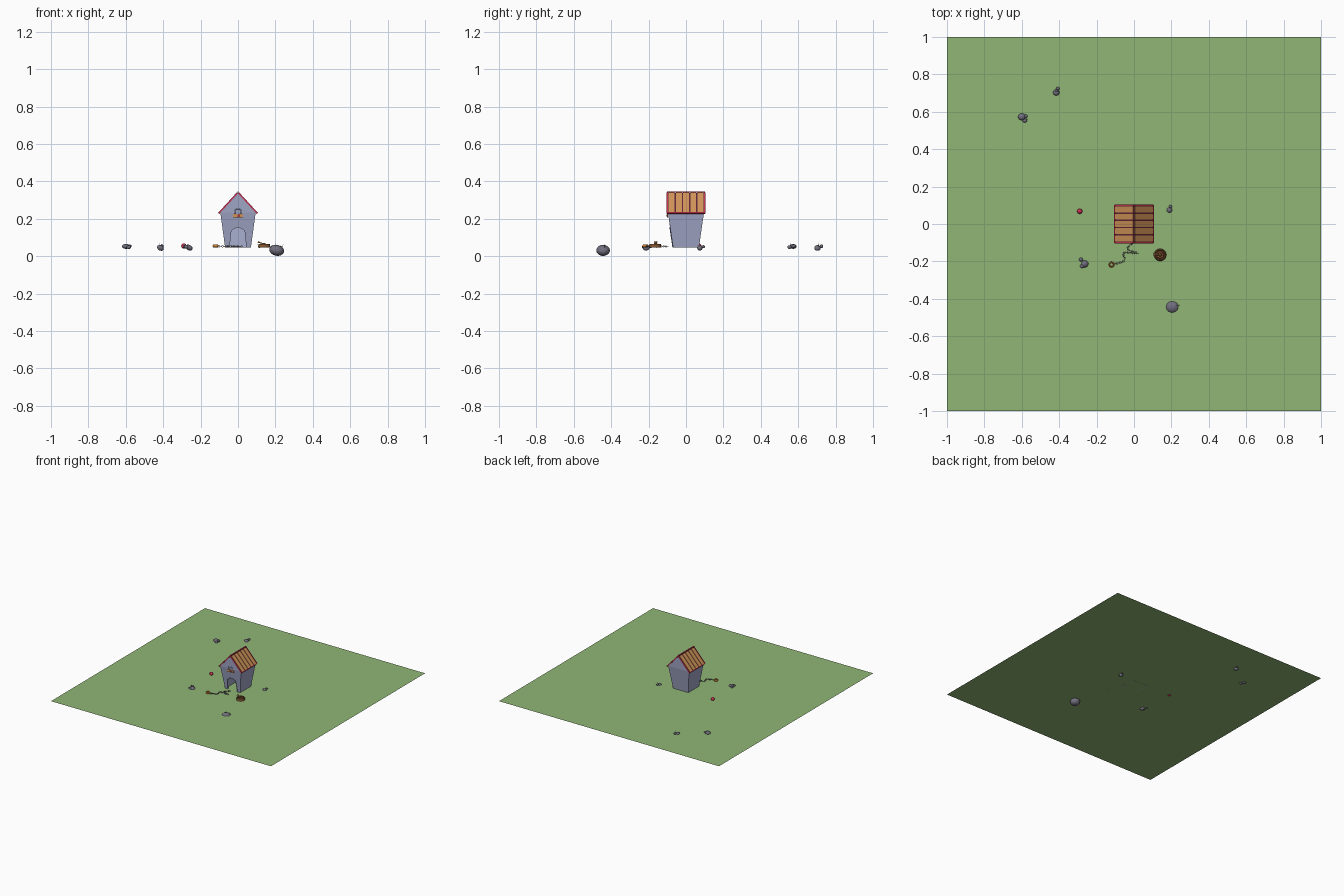
import bpy, bmesh, math
from mathutils import Vector, Matrix

if "Cube" in bpy.data.objects:
    bpy.data.objects.remove(bpy.data.objects["Cube"])

G = 0.047  # lawn height


def mat(name, r, g, b):
    m = bpy.data.materials.new(name)
    m.diffuse_color = (r, g, b, 1)
    m.use_nodes = True
    m.node_tree.nodes["Principled BSDF"].inputs["Base Color"].default_value = m.diffuse_color
    return m


GREEN = mat("lawn_green", 0.28, 0.47, 0.18)
WALL = mat("wall_blue", 0.36, 0.39, 0.57)
WOOD = mat("plank_orange", 0.64, 0.30, 0.10)
DARK = mat("seam_dark", 0.12, 0.02, 0.04)
RED = mat("trim_red", 0.58, 0.03, 0.08)
BROWN = mat("bowl_brown", 0.22, 0.09, 0.03)
ORANGE = mat("collar_orange", 0.7, 0.25, 0.04)
ROCK = mat("rock_grey", 0.17, 0.16, 0.21)
STEEL = mat("chain_grey", 0.2, 0.19, 0.18)


def finish(name, bm, m, smooth=False):
    me = bpy.data.meshes.new(name)
    bmesh.ops.recalc_face_normals(bm, faces=bm.faces)
    for f in bm.faces:
        f.smooth = smooth
    bm.to_mesh(me)
    bm.free()
    ob = bpy.data.objects.new(name, me)
    bpy.context.collection.objects.link(ob)
    me.materials.append(m)
    return ob


def face(bm, pts):
    return bm.faces.new([bm.verts.new(p) for p in pts])


def ball(bm, c, s, tilt=0, seg=16):
    M = Matrix.Translation(c) @ Matrix.Rotation(tilt, 4, 'Y') @ Matrix.Diagonal((*s, 1))
    bmesh.ops.create_uvsphere(bm, u_segments=seg, v_segments=seg // 2, radius=1, matrix=M)


def ring(bm, M, R, r, n=14, k=8, stretch=1):
    rows = []
    for i in range(n):
        a = math.tau * i / n
        rows.append([bm.verts.new(M @ Vector((stretch * math.cos(a) * (R + r * math.cos(b)),
                                              math.sin(a) * (R + r * math.cos(b)), r * math.sin(b))))
                     for b in [math.tau * j / k for j in range(k)]])
    for i in range(n):
        for j in range(k):
            p, q = rows[i], rows[(i + 1) % n]
            bm.faces.new((p[j], q[j], q[(j + 1) % k], p[(j + 1) % k]))


def box(bm, c, s, M=Matrix()):
    bmesh.ops.create_cube(bm, size=1, matrix=Matrix.Translation(c) @ M @ Matrix.Diagonal((*s, 1)))


# lawn
bm = bmesh.new()
face(bm, [(-1, -1, G), (1, -1, G), (1, 1, G), (-1, 1, G)])
finish("lawn", bm, GREEN)

# kennel walls: flared box with gables and an arched doorway
bm = bmesh.new()
EZ, TZ, BX, TX = 0.235, 0.336, 0.067, 0.093
lean = lambda z: -0.067 - 0.027 * (z - G) / (EZ - G)
arch = [(0.044, G)] + [(0.038 * math.cos(a), 0.122 + 0.03 * math.sin(a))
                       for a in [math.pi * i / 12 for i in range(13)]] + [(-0.044, G)]
outline = [(-BX, G), (-TX, EZ), (TX, EZ), (BX, G)] + arch
face(bm, [(x, lean(z), z) for x, z in outline])
face(bm, [(-BX, 0.067, G), (BX, 0.067, G), (TX, 0.094, EZ), (-TX, 0.094, EZ)])
for s in (-1, 1):
    face(bm, [(s * BX, -0.067, G), (s * BX, 0.067, G), (s * TX, 0.094, EZ), (s * TX, -0.094, EZ)])
    face(bm, [(-TX, s * 0.094, EZ), (TX, s * 0.094, EZ), (0, s * 0.096, TZ)])
bmesh.ops.remove_doubles(bm, verts=bm.verts, dist=1e-5)
walls = finish("kennel_walls", bm, WALL)
sol = walls.modifiers.new("thickness", 'SOLIDIFY')
sol.thickness, sol.offset = 0.006, 0

# door frame along the arch
bm = bmesh.new()
rows = []
for x, z in arch:
    o = Vector((x, 0, z - 0.09)).normalized() * 0.004
    y = lean(z)
    rows.append([bm.verts.new(p) for p in ((x, y - 0.006, z), (x + o.x, y - 0.006, z + max(o.z, 0)),
                                           (x + o.x, y + 0.004, z + max(o.z, 0)), (x, y + 0.004, z))])
for p, q in zip(rows, rows[1:]):
    for j in range(4):
        bm.faces.new((p[j], q[j], q[(j + 1) % 4], p[(j + 1) % 4]))
finish("door_frame", bm, WALL)

# roof: boards laid on two slopes
dx, dz = 0.1, -0.109
L = math.hypot(dx, dz)


def slope_box(bm, s, y0, y1, t0, t1, h, th):
    d, n = Vector((s * dx, 0, dz)) / L, Vector((-s * dz, 0, dx)) / L
    c = Vector((0, (y0 + y1) / 2, 0.337)) + d * (t0 + t1) / 2 + n * h
    M = Matrix((d, Vector((0, 1, 0)), n)).transposed().to_4x4()
    box(bm, c, (t1 - t0, y1 - y0, th), M)


base, planks, trim = bmesh.new(), bmesh.new(), bmesh.new()
for s in (-1, 1):
    slope_box(base, s, -0.098, 0.098, 0, L, 0.001, 0.004)
    for i in range(5):
        y = -0.096 + i * 0.0386
        slope_box(planks, s, y + 0.003, y + 0.035, 0.002, L - 0.004, 0.004, 0.006)
    slope_box(trim, s, -0.102, 0.102, L - 0.005, L + 0.002, 0.003, 0.008)
    for y in (-0.1, 0.1):
        slope_box(trim, s, y - 0.003, y + 0.003, 0, L, 0.003, 0.008)
box(trim, (0, 0, 0.343), (0.008, 0.204, 0.007))
finish("roof_base", base, DARK)
finish("roof_planks", planks, WOOD)
finish("roof_trim", trim, RED)

# ornament above the door
bm = bmesh.new()
ring(bm, Matrix.Translation((0, -0.098, 0.236)) @ Matrix.Rotation(math.pi / 2, 4, 'X'), 0.017, 0.003, 20)
finish("gable_ring", bm, WALL, True)
bm = bmesh.new()
box(bm, (0, -0.098, 0.217), (0.056, 0.006, 0.018))
finish("gable_plaque", bm, WOOD)
bm = bmesh.new()
ball(bm, (0.004, -0.101, 0.217), (0.008, 0.003, 0.006))
finish("plaque_spot", bm, RED, True)

# chain snaking over the lawn
P = [Vector((x, y, G + 0.005)) for x, y in [(0.01, -0.08), (-0.005, -0.1), (-0.034, -0.135), (0.02, -0.157),
     (-0.055, -0.153), (-0.052, -0.196), (-0.108, -0.215), (-0.13, -0.22)]]
path = []
for a, b, c, d in zip(P, P[1:], P[2:], P[3:]):
    for i in range(30):
        t = i / 30
        path.append(0.5 * (2 * b + (c - a) * t + (2 * a - 5 * b + 4 * c - d) * t * t
                           + (3 * b - a - 3 * c + d) * t ** 3))
bm = bmesh.new()
last, k = None, 0
for p, q in zip(path, path[1:]):
    if last is None or (p - last).length > 0.0085:
        t = q - p
        M = Matrix.Translation(p) @ Matrix.Rotation(math.atan2(t.y, t.x), 4, 'Z') \
            @ Matrix.Rotation(k % 2 * math.pi / 2, 4, 'X')
        ring(bm, M, 0.0038, 0.0013, 10, 6, 1.4)
        last, k = p, k + 1
finish("chain", bm, STEEL, True)

# collar at the chain's end
bm = bmesh.new()
ring(bm, Matrix.Translation((-0.12, -0.217, G + 0.008)) @ Matrix.Diagonal((1, 1, 2, 1)), 0.0115, 0.004, 18)
finish("collar", bm, ORANGE, True)

# food bowl, turned profile, with food heap and bone
C = Vector((0.14, -0.165, G))
bm = bmesh.new()
prof = [(0.0, 0.0), (0.033, 0.0), (0.03, 0.018), (0.026, 0.018), (0.024, 0.009), (0, 0.009)]
vs = [bm.verts.new((C.x + r, C.y, C.z + z)) for r, z in prof]
es = [bm.edges.new(e) for e in zip(vs, vs[1:])]
bmesh.ops.spin(bm, geom=vs + es, cent=C, axis=(0, 0, 1), angle=math.tau, steps=24)
bmesh.ops.remove_doubles(bm, verts=bm.verts, dist=1e-5)
finish("food_bowl", bm, BROWN)
bm = bmesh.new()
for i in range(9):
    r = 0.014 if i else 0
    ball(bm, C + Vector((r * math.cos(i * 0.785), r * math.sin(i * 0.785), 0.013 if i else 0.018)),
         (0.008, 0.008, 0.006), 0, 8)
finish("food", bm, BROWN, True)
bm = bmesh.new()
bone = Matrix.Translation(C + Vector((-0.016, 0.003, 0.023))) @ Matrix.Rotation(0.35, 4, 'Y')
bmesh.ops.create_cone(bm, cap_ends=True, segments=10, radius1=0.003, radius2=0.003, depth=0.03,
                      matrix=bone @ Matrix.Rotation(math.pi / 2, 4, 'Y'))
for sx in (-1, 1):
    for sy in (-1, 1):
        ball(bm, bone @ Vector((sx * 0.015, sy * 0.004, 0)), (0.005,) * 3, 0, 10)
finish("bone", bm, WOOD, True)

# toy ball
bm = bmesh.new()
ball(bm, (-0.29, 0.068, 0.054), (0.014,) * 3)
finish("toy_ball", bm, RED, True)

# stones: centre x, y, z, half width, half height, tilt
bm = bmesh.new()
for x, y, z, r, h, t in [(0.207, -0.443, 0.031, 0.04, 0.029, 0.2),
                         (-0.6, 0.573, 0.052, 0.02, 0.013, 0), (-0.58, 0.576, 0.054, 0.011, 0.009, 0),
                         (-0.584, 0.553, 0.048, 0.012, 0.01, 0),
                         (-0.415, 0.703, 0.044, 0.019, 0.014, 0.5), (-0.407, 0.724, 0.053, 0.01, 0.01, 0),
                         (0.19, 0.074, 0.044, 0.016, 0.014, 0.4), (0.195, 0.093, 0.051, 0.009, 0.008, 0),
                         (-0.262, -0.213, 0.046, 0.021, 0.014, 0.5), (-0.284, -0.19, 0.052, 0.011, 0.009, 0),
                         (-0.277, -0.225, 0.05, 0.012, 0.01, 0)]:
    ball(bm, (x, y, z), (r, r * 0.92, h), t)
finish("stones", bm, ROCK, True)

# thin grass blades beside the stones
bm = bmesh.new()
for x, y in [(0.235, -0.435), (-0.41, 0.71), (0.192, 0.085), (-0.58, 0.56), (-0.27, -0.2), (0.115, -0.16)]:
    for a in (-0.5, 0.0, 0.45):
        M = Matrix.Translation((x + a * 0.012, y, G + 0.01)) @ Matrix.Rotation(a, 4, 'Y')
        bmesh.ops.create_cone(bm, segments=4, radius1=0.0014, radius2=0.0002, depth=0.024, matrix=M)
finish("grass_blades", bm, GREEN)
